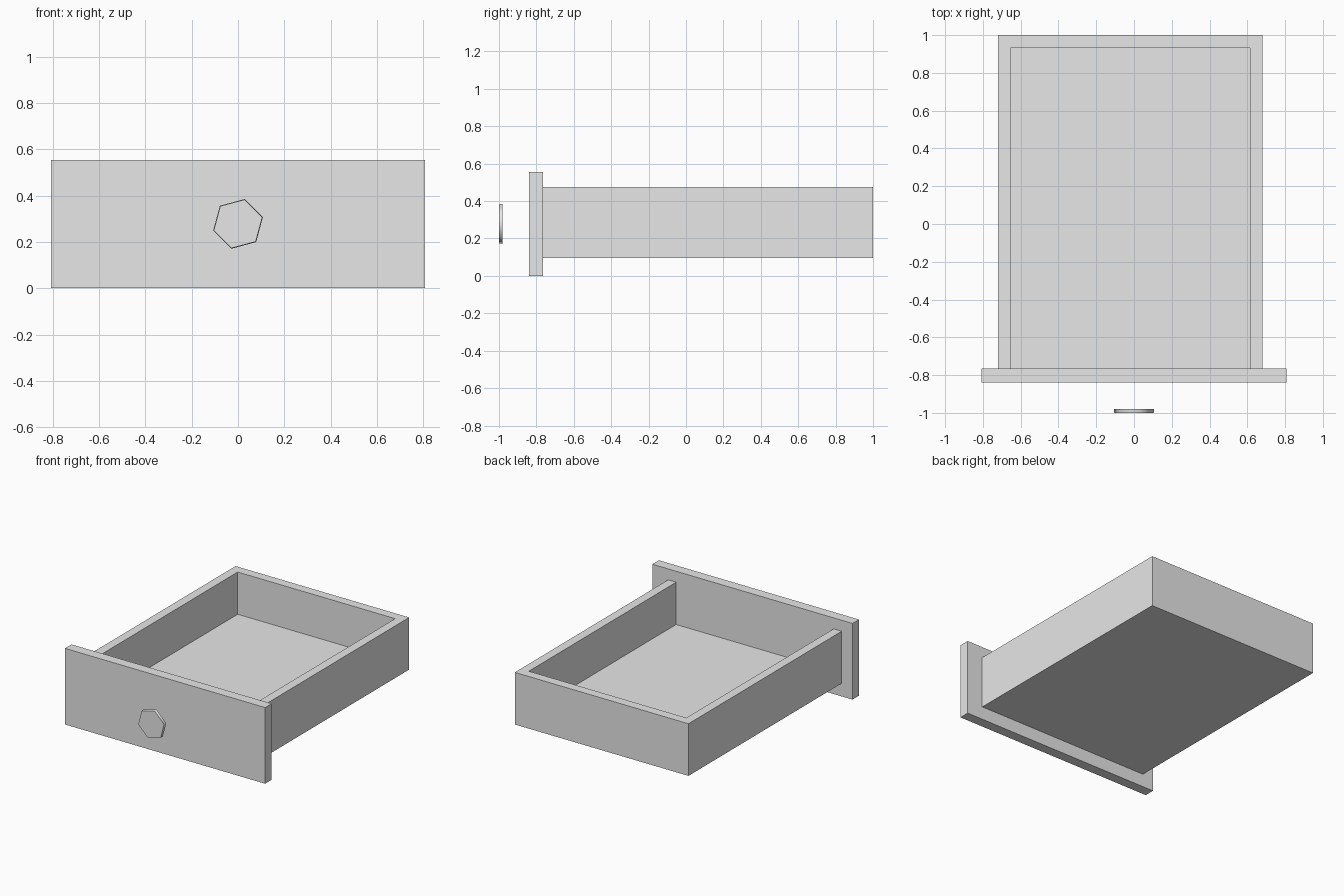
import bpy
import math
from mathutils import Vector

cube = bpy.data.objects.get("Cube")
if cube:
    bpy.data.objects.remove(cube, do_unlink=True)

# One plain grey for the whole drawer
GREY = (0.8, 0.8, 0.8, 1.0)
grey = bpy.data.materials.new("plain_grey")
grey.use_nodes = True
grey.diffuse_color = GREY
grey.node_tree.nodes["Principled BSDF"].inputs["Base Color"].default_value = GREY


def box(name, low, high):
    """Axis-aligned box between two corners."""
    low, high = Vector(low), Vector(high)
    bpy.ops.mesh.primitive_cube_add(size=1, location=(low + high) / 2)
    obj = bpy.context.object
    obj.name = name
    obj.scale = high - low
    bpy.ops.object.transform_apply(location=False, rotation=False, scale=True)
    obj.data.materials.append(grey)
    return obj


# Front panel, overhanging the tray on all sides
PANEL_BACK = -0.765
box("front_panel", (-0.807, -0.84, 0), (0.807, PANEL_BACK, 0.555))

# Tray hollowed from one block; the front panel closes its open front
tray = box("drawer_tray", (-0.72, PANEL_BACK, 0.095), (0.68, 1.0, 0.475))
hollow = box("tray_hollow_cutter", (-0.655, -0.9, 0.167), (0.615, 0.932, 0.7))
hollow.hide_render = True

cut = tray.modifiers.new("hollow", "BOOLEAN")
cut.operation = "DIFFERENCE"
cut.solver = "EXACT"
cut.object = hollow
bpy.ops.object.select_all(action="DESELECT")
tray.select_set(True)
bpy.context.view_layer.objects.active = tray
bpy.ops.object.modifier_apply(modifier=cut.name)
bpy.data.objects.remove(hollow, do_unlink=True)

# Six-sided knob plate, standing clear of the panel and slightly turned
bpy.ops.mesh.primitive_cone_add(
    vertices=6, radius1=0.111, radius2=0.108, depth=0.02,
    location=(0, -0.99, 0.278), rotation=(math.pi / 2, 0, 0))
knob = bpy.context.object
knob.name = "knob"
knob.data.materials.append(grey)
bpy.ops.object.transform_apply(location=False, rotation=True, scale=False)
knob.rotation_euler.y = math.radians(15)
bpy.ops.object.shade_smooth_by_angle(angle=math.radians(65))
